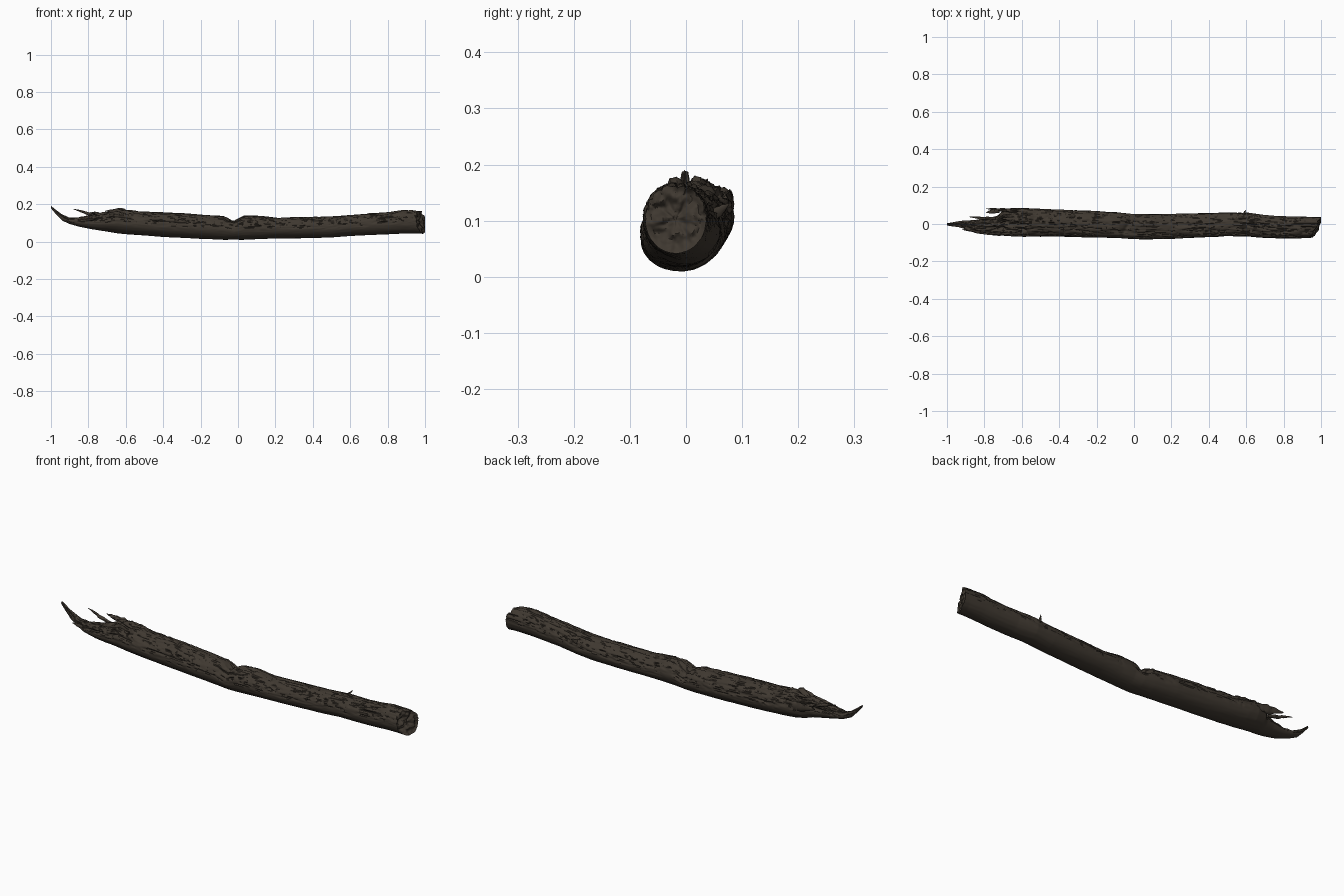
import bpy, bmesh, math
from mathutils import Vector, noise

if "Cube" in bpy.data.objects:
    bpy.data.objects.remove(bpy.data.objects["Cube"])

bark = bpy.data.materials.new("dark bark brown")
bark.diffuse_color = (0.050, 0.040, 0.030, 1)
bark.use_nodes = True
bark.node_tree.nodes["Principled BSDF"].inputs["Base Color"].default_value = bark.diffuse_color

# Log outline stations: x, top z, bottom z, front y, back y
ST = [(-1.0, .19, .178, -.008, .004), (-.975, .172, .148, -.012, .008), (-.94, .145, .112, -.016, .012),
      (-.90, .128, .094, -.028, .018), (-.85, .130, .080, -.048, .022), (-.78, .142, .066, -.058, .032),
      (-.73, .155, .058, -.062, .045), (-.70, .160, .053, -.063, .075), (-.65, .180, .045, -.066, .086),
      (-.60, .172, .040, -.068, .086), (-.52, .160, .034, -.068, .082), (-.40, .157, .025, -.068, .077),
      (-.20, .145, .015, -.072, .070), (-.08, .137, .010, -.076, .062), (-.02, .114, .010, -.080, .055),
      (.03, .139, .010, -.082, .052), (.10, .141, .013, -.082, .052), (.20, .128, .017, -.080, .054),
      (.35, .132, .018, -.072, .058), (.50, .135, .022, -.066, .061), (.60, .142, .030, -.067, .062),
      (.70, .151, .035, -.075, .048), (.80, .157, .039, -.077, .042), (.88, .168, .043, -.077, .040),
      (.95, .167, .044, -.075, .037), (1.0, .163, .040, -.072, .036)]


def outline(x):
    """Smoothly interpolated outline values at x."""
    for a, b in zip(ST, ST[1:]):
        if x <= b[0]:
            t = (x - a[0]) / (b[0] - a[0])
            return [p + (q - p) * t for p, q in zip(a[1:], b[1:])]
    return ST[-1][1:]


def ramp(v, a, b):
    t = max(0, min(1, (v - a) / (b - a)))
    return t * t * (3 - 2 * t)


def n3(x, y, z):
    return noise.noise(Vector((x, y, z)))


def surface(x, a):
    """Point on the bark at station x and angle a, with grain and cracks."""
    top, bot, front, back = outline(x)
    cy, cz, ry, rz = (front + back) / 2, (top + bot) / 2, (back - front) / 2, (top - bot) / 2
    c, s = math.cos(a), math.sin(a)
    up = ramp(s, -.45, .35)
    size = min(ry, rz) / .065
    # long fibres, ridged cracks and broken chunks
    fibre = n3(x * 9, c * 5, s * 5) * .0025 + n3(x * 22, c * 16, s * 16) * .0018
    r1 = 1 - abs(n3(x * 3.5 + 7, c * 3.2 + x, s * 3.2)) * 9
    r2 = 1 - abs(n3(x * 9 + 3, c * 7, s * 7 + 5)) * 7
    crack = max(0, r1) * .007 + max(0, r2) * .004
    rough = ramp(-x, .42, .70)
    chunk = max(0, n3(x * 14, c * 4 + 9, s * 4)) * .045 * rough * ramp(s, -.1, .6)
    ragged = n3(x * 30, c * 9, s * 9 + 2) * .010 * rough * ramp(s, -.2, .5)
    # slanting split across the top
    split = math.exp(-((x + .03 - .5 * (cy + ry * c)) / .013) ** 2) * .009 * ramp(s, .1, .8)
    d = (fibre * (.3 + .7 * up) - crack * up - chunk + ragged - split) * min(1, size)
    return Vector((x, cy + (ry + d) * c, cz + (rz + d) * s))


def to_object(name, bm):
    bmesh.ops.recalc_face_normals(bm, faces=bm.faces)
    me = bpy.data.meshes.new(name)
    bm.to_mesh(me)
    bm.free()
    ob = bpy.data.objects.new(name, me)
    bpy.context.collection.objects.link(ob)
    me.materials.append(bark)
    bpy.context.view_layer.objects.active = ob
    ob.select_set(True)
    bpy.ops.object.shade_smooth_by_angle(angle=math.radians(50))
    ob.select_set(False)
    return ob


def skin(bm, rings):
    """Join rings of points into a closed tube."""
    vs = [[bm.verts.new(p) for p in r] for r in rings]
    n = len(rings[0])
    for r, q in zip(vs, vs[1:]):
        for i in range(n):
            bm.faces.new((r[i], r[(i + 1) % n], q[(i + 1) % n], q[i]))
    bm.faces.new(vs[0])
    bm.faces.new(vs[-1])


# Main log, sheared at the right end to make the slanting cut
SEG, RINGS = 88, 520
rings = []
for k in range(RINGS + 1):
    x = -1 + 1.98 * k / RINGS
    ring = []
    for i in range(SEG):
        p = surface(x, 2 * math.pi * i / SEG)
        shear = .45 * (p.y + .018) - .16 * (p.z - .10) + n3(p.y * 40, p.z * 40, 1) * .012
        p.x = min(1, p.x + shear * ramp(x, .86, .98))
        ring.append(p)
    rings.append(ring)

# Rough broken face closing the right end
rim = rings[-1]
mid = sum(rim, Vector()) / SEG
for k in range(1, 16):
    f = 1 - k / 15.5
    ring = []
    for p in rim:
        q = mid + (p - mid) * f
        q.x += (n3(q.y * 45, q.z * 45, 4) * .016 + n3(q.y * 110, q.z * 110, 8) * .006 - .006) * min(1, k / 3)
        q.x = min(q.x, 1)
        ring.append(q)
    rings.append(ring)
bm = bmesh.new()
skin(bm, rings)
to_object("log", bm)


def splinter(name, pts, w, h, seed):
    """Tapered shard along a path: flat section w by h, ragged sides."""
    bm = bmesh.new()
    pts = [Vector(p) for p in pts]
    rings = []
    steps = 18
    for k in range(steps + 1):
        t = k / steps
        u = t * (len(pts) - 1)
        i = min(int(u), len(pts) - 2)
        c = pts[i].lerp(pts[i + 1], u - i)
        g = (1 - t ** 2.5) * .9 + .1
        ring = []
        for j in range(10):
            a = 2 * math.pi * j / 10
            m = g * (1 + .5 * n3(t * 7 + seed, math.cos(a) * 2, math.sin(a) * 2))
            ring.append(c + Vector((0, math.cos(a) * w * m, math.sin(a) * h * m)))
        rings.append(ring)
    skin(bm, rings)
    to_object(name, bm)


# Broken shards around the left end
splinter("back_shard", [(-.62, .066, .115), (-.70, .075, .13), (-.79, .082, .145)], .011, .026, 1)
splinter("back_shard_hook", [(-.72, .072, .14), (-.76, .066, .152), (-.79, .062, .158)], .012, .008, 2)
splinter("thin_prong", [(-.74, .03, .13), (-.81, .03, .152), (-.84, .034, .163), (-.88, .038, .174)], .008, .008, 3)
splinter("top_shard", [(-.57, .02, .15), (-.64, .025, .166), (-.71, .03, .163)], .016, .013, 4)
splinter("front_shard", [(-.60, -.03, .14), (-.70, -.035, .138), (-.80, -.04, .13)], .012, .012, 5)
splinter("low_shard", [(-.78, -.03, .10), (-.86, -.035, .108), (-.92, -.03, .112)], .009, .014, 6)
splinter("tip_shard", [(-.82, .005, .11), (-.90, .012, .115), (-.96, .006, .15), (-.975, .004, .16)], .008, .010, 7)

# Small twig stub on the back
splinter("twig_stub", [(.575, .035, .10), (.59, .058, .118), (.60, .076, .130)], .011, .009, 9)
